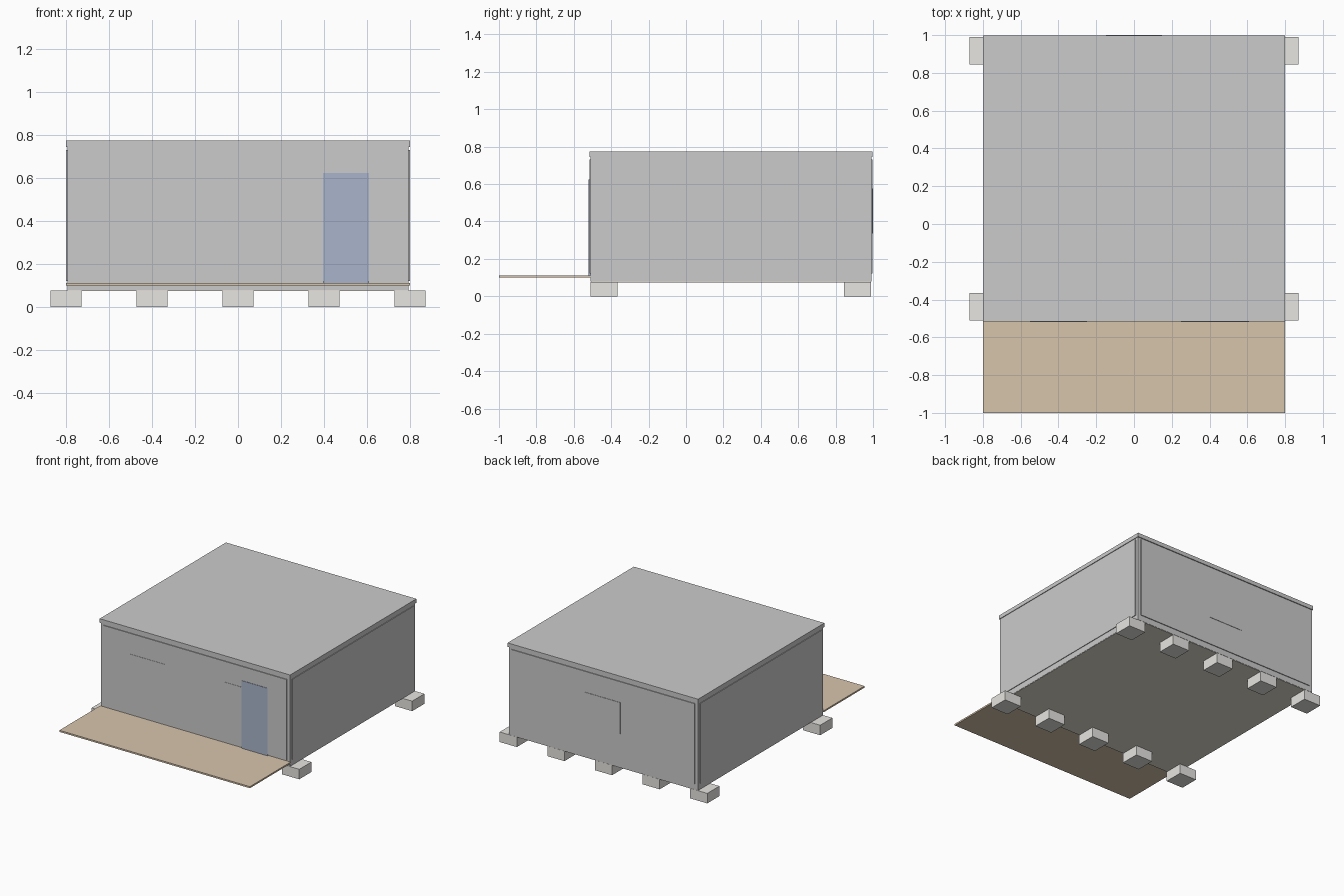
import bpy

if "Cube" in bpy.data.objects:
    bpy.data.objects.remove(bpy.data.objects["Cube"])


def material(name, rgb):
    m = bpy.data.materials.new(name)
    m.diffuse_color = (*rgb, 1)
    m.use_nodes = True
    m.node_tree.nodes["Principled BSDF"].inputs["Base Color"].default_value = m.diffuse_color
    return m


def box(name, x, y, z, mat=None):
    """Axis-aligned box from (min, max) ranges."""
    size = [b - a for a, b in (x, y, z)]
    mid = [(a + b) / 2 for a, b in (x, y, z)]
    bpy.ops.mesh.primitive_cube_add(size=1, location=mid)
    ob = bpy.context.object
    ob.name = name
    ob.scale = size
    bpy.ops.object.transform_apply(location=False, rotation=False, scale=True)
    if mat:
        ob.data.materials.append(mat)
    return ob


wood = material("deck_wood", (0.68, 0.56, 0.41))
blue = material("door_blue", (0.40, 0.46, 0.60))
concrete = material("concrete", (0.80, 0.79, 0.76))
floor_mat = material("floor_grey", (0.78, 0.74, 0.66))

# Cabin shell, floor and roof
box("cabin_body", (-0.795, 0.795), (-0.511, 0.991), (0.078, 0.75))
box("floor", (-0.793, 0.793), (-0.509, 0.989), (0.075, 0.1), floor_mat)
box("roof", (-0.8, 0.8), (-0.517, 0.998), (0.745, 0.775))

# Raised wall panels
PANEL_Z = (0.122, 0.732)
box("front_panel", (-0.77, 0.77), (-0.517, -0.505), PANEL_Z)
box("back_panel", (-0.77, 0.77), (0.985, 0.997), PANEL_Z)
for side, name in ((-1, "left"), (1, "right")):
    box(name + "_panel", sorted((side * 0.785, side * 0.8)), (-0.487, 0.967), PANEL_Z)

# Windows, almost flush with the walls
WIN_Z = (0.335, 0.575)
for side, name in ((-1, "left"), (1, "right")):
    box(name + "_front_window", (side * 0.4 - 0.15, side * 0.4 + 0.15), (-0.519, -0.51), WIN_Z)
box("back_window", (-0.147, 0.147), (0.99, 1.0), WIN_Z)

# Door
box("door", (0.395, 0.61), (-0.52, -0.508), (0.11, 0.625), blue)

# Front deck
box("deck", (-0.8, 0.8), (-1.0, -0.511), (0.1, 0.112), wood)

# Two rows of foundation blocks
for y, row in ((-0.438, "front"), (0.917, "back")):
    for i in range(5):
        x = -0.8 + 0.4 * i
        box(f"{row}_foundation_block_{i + 1}", (x - 0.072, x + 0.072),
            (y - 0.073, y + 0.073), (0, 0.076), concrete)
